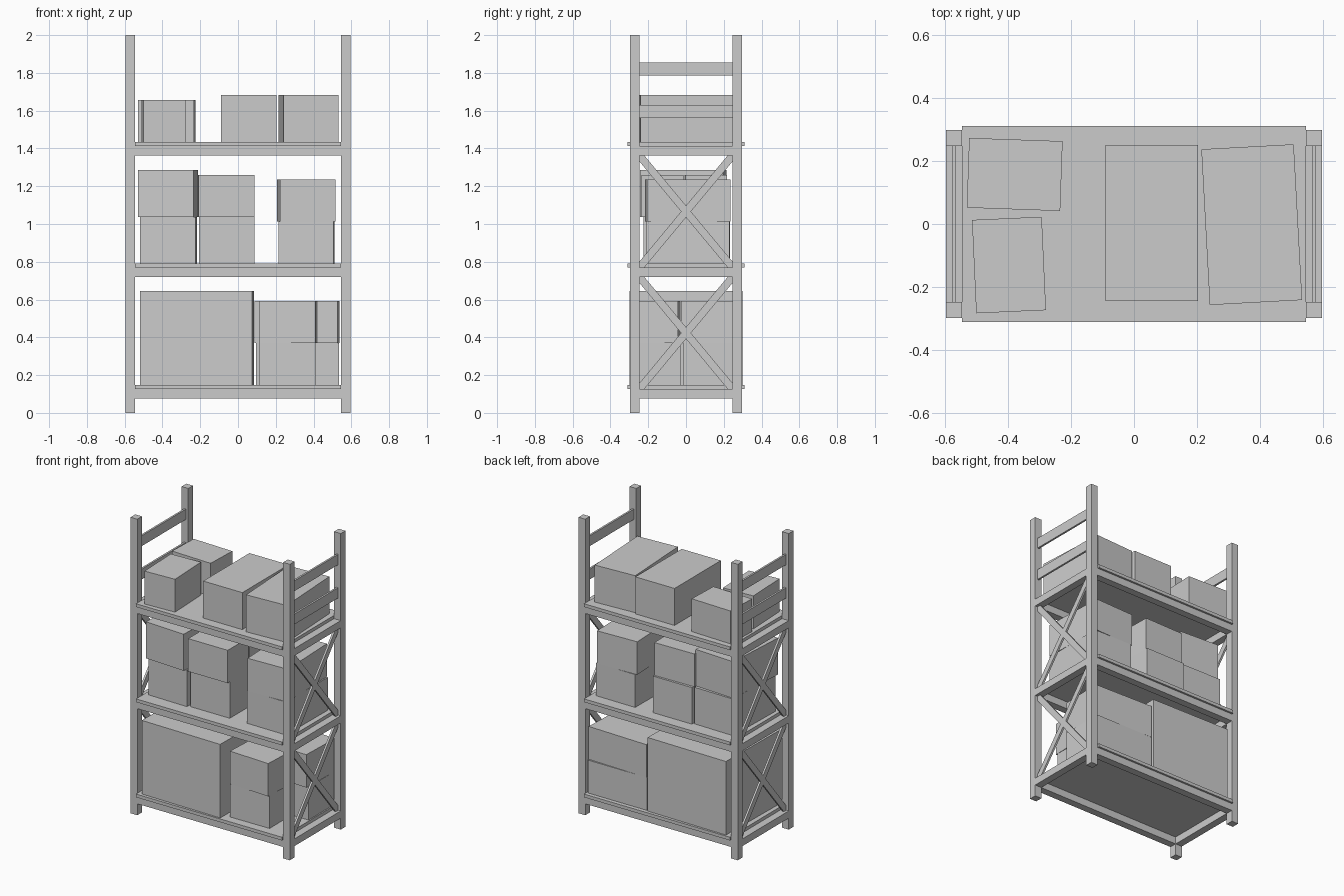
import bpy
from math import radians, hypot

if "Cube" in bpy.data.objects:
    bpy.data.objects.remove(bpy.data.objects["Cube"])

PX, PY, P = 0.57, 0.272, 0.05      # post centres and post size
DECKS = [0.077, 0.72, 1.363]       # underside of each shelf beam
BEAM, BOARD = 0.049, 0.022


def add_mesh(name, verts, faces):
    me = bpy.data.meshes.new(name)
    me.from_pydata(verts, [], faces)
    ob = bpy.data.objects.new(name, me)
    bpy.context.collection.objects.link(ob)
    return ob


def block(name, size, loc, rot=0.0):
    sx, sy, sz = (s / 2 for s in size)
    v = [(x, y, z) for z in (-sz, sz) for x, y in ((-sx, -sy), (sx, -sy), (sx, sy), (-sx, sy))]
    f = [(3, 2, 1, 0), (4, 5, 6, 7)] + [(i, (i + 1) % 4, (i + 1) % 4 + 4, i + 4) for i in range(4)]
    ob = add_mesh(name, v, f)
    ob.location = loc
    ob.rotation_euler.z = radians(rot)
    return ob


def brace(name, x, z0, z1, flip, width=0.04, thick=0.013):
    # diagonal bar trimmed square into the corners of its bay
    h, d = 2 * PY - P, z1 - z0
    length = hypot(h, d)
    a, b = width / 2 * length / d, width / 2 * length / h
    y = h / 2
    prof = [(-y, z0), (-y + a, z0), (y, z1 - b), (y, z1), (y - a, z1), (-y, z0 + b)]
    if flip:
        prof = [(-p, q) for p, q in reversed(prof)]
    v = [(x + s * thick / 2, p, q) for s in (-1, 1) for p, q in prof]
    f = [(5, 4, 3, 2, 1, 0), (6, 7, 8, 9, 10, 11)]
    f += [(i, (i + 1) % 6, (i + 1) % 6 + 6, i + 6) for i in range(6)]
    return add_mesh(name, v, f)


# Corner posts
for sx in (-1, 1):
    for sy in (-1, 1):
        block("post", (P, P, 2), (sx * PX, sy * PY, 1))

# Shelf frames and boards
for z in DECKS:
    for s in (-1, 1):
        block("long_beam", (2 * PX - P, P, BEAM), (0, s * PY, z + BEAM / 2))
        block("side_beam", (P, 2 * PY - P, BEAM), (s * PX, 0, z + BEAM / 2))
    block("shelf_board", (2 * PX - P, 0.62, BOARD), (0, 0, z + BEAM + BOARD / 2))

# Side cross braces and upper guard slats
for s in (-1, 1):
    for lo, hi in zip(DECKS, DECKS[1:]):
        for flip in (False, True):
            brace("cross_brace", s * PX, lo + BEAM, hi, flip)
    for z in (1.595, 1.82):
        block("guard_slat", (0.013, 2 * PY - P, 0.07), (s * PX, 0, z))

# Carton sizes (width, depth, height)
SMALL = (0.296, 0.221, 0.222)
SMALL_TURNED = (0.221, 0.296, 0.222)
MEDIUM = (0.293, 0.442, 0.222)
MEDIUM_TURNED = (0.442, 0.296, 0.222)
TALL = (0.293, 0.442, 0.247)
LONG = (0.293, 0.494, 0.25)
LARGE = (0.593, 0.587, 0.497)

# Cartons: shelf, size, x, y, turn, height above the board
CARTONS = [
    (0, LARGE, -0.216, 0.0, -1, 0),
    (0, SMALL, 0.262, -0.14, 0.5, 0),
    (0, SMALL, 0.268, -0.147, -2.7, 0.222),
    (0, MEDIUM_TURNED, 0.315, 0.135, 0, 0),
    (0, MEDIUM_TURNED, 0.312, 0.13, -1.9, 0.222),
    (1, TALL, -0.367, 0.0, -1.2, 0),
    (1, TALL, -0.37, -0.015, -3.4, 0.247),
    (1, TALL, -0.06, 0.01, 0, 0),
    (1, SMALL, -0.06, -0.125, 0, 0.247),
    (1, SMALL, -0.062, 0.105, 1, 0.247),
    (1, MEDIUM, 0.362, 0.01, -0.6, 0),
    (1, MEDIUM, 0.361, 0.01, 2, 0.222),
    (2, SMALL, -0.378, 0.157, -2, 0),
    (2, SMALL_TURNED, -0.396, -0.13, 2.6, 0),
    (2, LONG, 0.057, 0.003, 0, 0),
    (2, LONG, 0.373, -0.002, 3.1, 0),
]
for deck, size, x, y, turn, lift in CARTONS:
    base = DECKS[deck] + BEAM + BOARD + lift
    block("carton", size, (x, y, base + size[2] / 2), turn)
